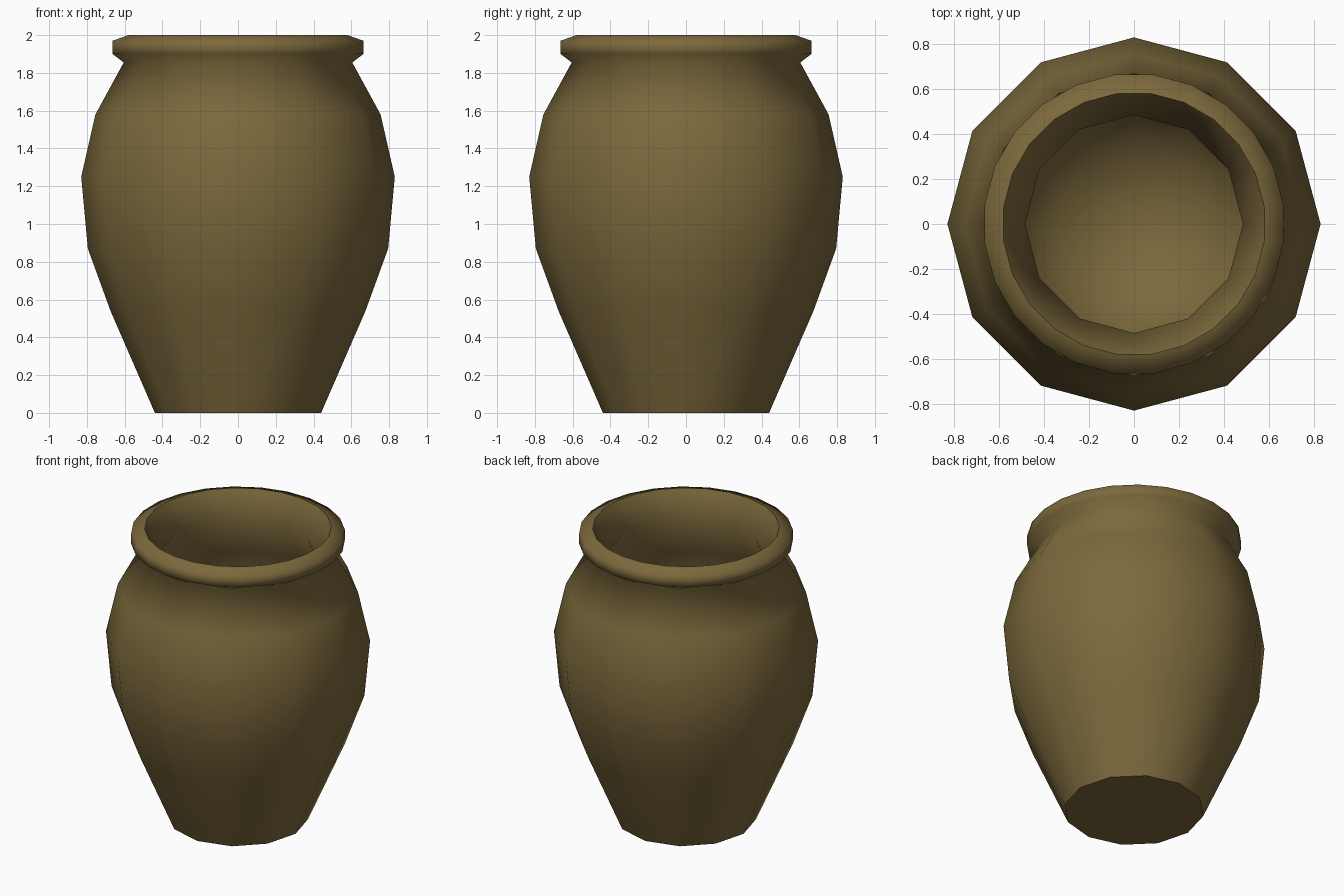
import bpy, bmesh, math

if "Cube" in bpy.data.objects:
    bpy.data.objects.remove(bpy.data.objects["Cube"])

mat = bpy.data.materials.new("olive clay")
mat.diffuse_color = (0.2, 0.14, 0.045, 1)
mat.use_nodes = True
mat.node_tree.nodes["Principled BSDF"].inputs["Base Color"].default_value = mat.diffuse_color

bm = bmesh.new()

def ring(r, z, n):
    # 12-sided rings have a corner on the x axis, 24-sided rings a flat
    off = 0 if n == 12 else math.pi / n
    return [bm.verts.new((r * math.cos(off + 2 * math.pi * i / n),
                          r * math.sin(off + 2 * math.pi * i / n), z)) for i in range(n)]

def bridge(a, b):
    n, m = len(a), len(b)
    for i in range(12):
        j = (i + 1) % 12
        if n == m:
            step = n // 12
            for k in range(i * step, i * step + step):
                l = (k + 1) % n
                bm.faces.new((a[k], a[l], b[l], b[k]))
        elif n < m:   # 12 corners open out to 24
            bm.faces.new((a[i], b[2 * i], b[2 * i - 1]))
            bm.faces.new((a[i], a[j], b[(2 * i + 1) % 24], b[2 * i]))
        else:         # 24 corners close down to 12
            bm.faces.new((b[i], a[2 * i - 1], a[2 * i]))
            bm.faces.new((b[i], a[2 * i], a[(2 * i + 1) % 24], b[j]))

# Outer wall, 24-sided rim, then inner wall: radius, height, sides
profile = [(0.44, 0, 12), (0.675, 0.54, 12), (0.795, 0.87, 12), (0.83, 1.25, 12),
           (0.755, 1.58, 12), (0.605, 1.855, 12),
           (0.67, 1.9, 24), (0.67, 1.97, 24), (0.585, 2.0, 24),
           (0.485, 1.82, 12), (0.65, 1.54, 12), (0.72, 1.24, 12), (0.69, 0.9, 12),
           (0.575, 0.58, 12), (0.36, 0.1, 12)]
rings = [ring(*p) for p in profile]
for a, b in zip(rings, rings[1:]):
    bridge(a, b)

# Base and inner floor
bm.faces.new(rings[0][::-1])
centre = bm.verts.new((0, 0, 0.1))
last = rings[-1]
for i in range(12):
    bm.faces.new((last[i], last[(i + 1) % 12], centre))

bmesh.ops.recalc_face_normals(bm, faces=bm.faces)
for f in bm.faces:
    f.smooth = True
# Crisp edges at the base and the mouth
for loop in (rings[0], rings[8]):
    for i, v in enumerate(loop):
        e = bm.edges.get((v, loop[i - 1]))
        e.smooth = False

me = bpy.data.meshes.new("pot")
bm.to_mesh(me)
bm.free()
me.materials.append(mat)
pot = bpy.data.objects.new("pot", me)
bpy.context.collection.objects.link(pot)
